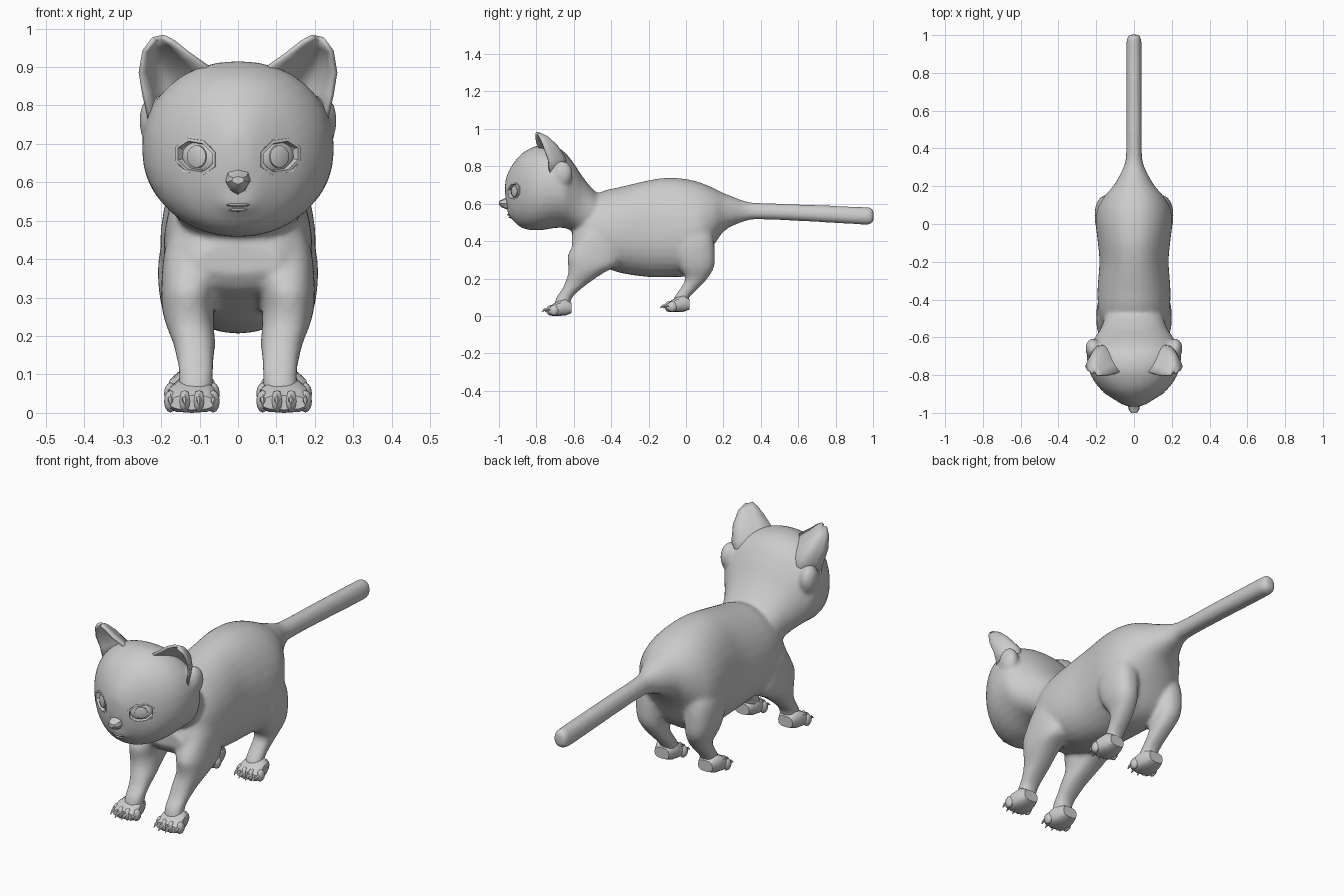
import bpy, bmesh, math
from mathutils import Vector

if "Cube" in bpy.data.objects:
    bpy.data.objects.remove(bpy.data.objects["Cube"])

grey = bpy.data.materials.new("plain grey")
grey.use_nodes = True
grey.diffuse_color = (0.6, 0.6, 0.6, 1)
grey.node_tree.nodes["Principled BSDF"].inputs["Base Color"].default_value = (0.6, 0.6, 0.6, 1)


def finish(name, bm, angle=45):
    """Turn a bmesh into a smooth shaded object."""
    bmesh.ops.recalc_face_normals(bm, faces=bm.faces)
    me = bpy.data.meshes.new(name)
    bm.to_mesh(me)
    bm.free()
    me.materials.append(grey)
    ob = bpy.data.objects.new(name, me)
    bpy.context.collection.objects.link(ob)
    bpy.ops.object.select_all(action='DESELECT')
    ob.select_set(True)
    bpy.context.view_layer.objects.active = ob
    bpy.ops.object.shade_smooth_by_angle(angle=math.radians(angle))
    return ob


def skin(bm, loops):
    """Bridge closed loops of points and cap both ends."""
    rows = [[bm.verts.new(p) for p in loop] for loop in loops]
    n = len(rows[0])
    for a, b in zip(rows, rows[1:]):
        for i in range(n):
            j = (i + 1) % n
            bm.faces.new((a[i], a[j], b[j], b[i]))
    bm.faces.new(rows[0])
    bm.faces.new(rows[-1])


def angles(n):
    return [math.tau * i / n for i in range(n)]


def bend(v, power):
    return math.copysign(abs(v) ** power, v)


def refine(rings, steps=4):
    """Add rings in between, with slopes that follow the neighbouring rings."""
    def slope(i, k):
        lo, hi = max(i - 1, 0), min(i + 1, len(rings) - 1)
        return (rings[hi][k] - rings[lo][k]) / (rings[hi][0] - rings[lo][0])

    out = []
    for i, (a, b) in enumerate(zip(rings, rings[1:])):
        d = b[0] - a[0]
        for s in range(steps):
            t = s / steps
            out.append((a[0] + d * t, *(
                a[k] * (1 + 2 * t) * (1 - t) ** 2 + b[k] * t * t * (3 - 2 * t)
                + d * t * (1 - t) * (slope(i, k) * (1 - t) - slope(i + 1, k) * t)
                for k in range(1, len(a)))))
    return out + [rings[-1]]


def loft_y(bm, rings, n=16, x0=0, dy=0, dz=0, power=1.0, taper=0.0):
    """Rings across y: (y, bottom z, top z, half width)."""
    skin(bm, [[(x0 + w * bend(math.sin(t), power) * (1 - taper * math.cos(t)), y + dy,
                dz + (lo + hi) / 2 + (hi - lo) / 2 * bend(math.cos(t), power))
               for t in angles(n)] for y, lo, hi, w in rings])


def loft_z(bm, rings, side, n=20):
    """Rings across z: (z, centre y, half depth, centre x, half width)."""
    skin(bm, [[(side * (xc + rx * bend(math.cos(t), 0.85)), yc + ry * bend(math.sin(t), 0.85), z)
               for t in angles(n)] for z, yc, ry, xc, rx in rings])


def ellipsoid(bm, centre, radii, u=12, v=8, turn=0):
    made = bmesh.ops.create_uvsphere(bm, u_segments=u, v_segments=v, radius=1)["verts"]
    ca, sa = math.cos(turn), math.sin(turn)
    for vert in made:
        x, y, z = (c * r for c, r in zip(vert.co, radii))
        vert.co = Vector((x * ca - y * sa, x * sa + y * ca, z)) + Vector(centre)


FRONT_LEG = [(.50, -.47, .09, .09, .075), (.42, -.475, .11, .113, .079), (.32, -.492, .142, .128, .072),
             (.27, -.50, .13, .13, .068), (.23, -.535, .095, .125, .063), (.18, -.58, .066, .114, .055),
             (.14, -.615, .049, .111, .049), (.10, -.65, .043, .109, .045), (.05, -.665, .042, .112, .046)]
HIND_LEG = [(.52, .03, .09, .10, .07), (.42, .04, .107, .13, .074), (.34, .043, .112, .134, .074),
            (.26, .055, .095, .131, .064), (.20, .055, .06, .12, .05), (.15, .02, .048, .113, .044),
            (.10, -.022, .041, .11, .042), (.05, -.035, .04, .112, .044)]
PAW = [(-.612, .015, .07, .04), (-.645, .002, .092, .054), (-.685, 0, .08, .064),
       (-.715, 0, .06, .066), (-.735, .008, .045, .058)]

# torso with tail, head, muzzle and legs, fused into one skin
bm = bmesh.new()
loft_y(bm, refine([(-0.61, .36, .44, .11), (-0.58, .32, .50, .145), (-0.52, .295, .62, .172),
                   (-0.45, .265, .665, .188), (-0.35, .23, .69, .192), (-0.2, .208, .725, .182),
                   (-0.1, .207, .739, .19), (0, .213, .732, .201), (0.08, .26, .712, .193),
                   (0.15, .38, .682, .153), (0.2, .45, .657, .11), (0.25, .482, .638, .08),
                   (0.31, .505, .615, .052), (0.36, .516, .606, .042), (0.6, .508, .597, .041),
                   (0.96, .488, .582, .04), (0.99, .492, .579, .036), (1.003, .505, .565, .024)]),
       n=32, taper=0.12, power=0.92)
loft_y(bm, refine([(-0.967, .64, .72, .03), (-0.95, .555, .77, .07), (-0.92, .505, .82, .12),
                   (-0.88, .472, .866, .172), (-0.83, .459, .897, .213), (-0.77, .459, .915, .24),
                   (-0.70, .47, .907, .25), (-0.65, .47, .876, .243), (-0.60, .45, .816, .207),
                   (-0.55, .425, .74, .175), (-0.48, .42, .66, .15), (-0.42, .44, .62, .12)]),
       n=32, power=0.93)
ellipsoid(bm, (0, -.89, .56), (.085, .066, .055), 20, 14)
for side in (1, -1):
    ellipsoid(bm, (side * .218, -.66, .76), (.04, .055, .07), 16, 10)
    loft_z(bm, refine(FRONT_LEG), side)
    loft_z(bm, refine(HIND_LEG), side)
body = finish("body", bm)
fuse = body.modifiers.new("fuse", 'REMESH')
fuse.mode = 'VOXEL'
fuse.voxel_size = 0.01
fuse.use_smooth_shade = True
relax = body.modifiers.new("relax", 'SMOOTH')
relax.factor = 0.5
relax.iterations = 10

# hollows for the eyes
EYE = Vector((.11, -.922, .667))
TURN = math.radians(32)
bm = bmesh.new()
for side in (1, -1):
    ellipsoid(bm, (side * EYE.x, EYE.y + .003, EYE.z), (.06, .03, .042), 16, 10, side * TURN)
sockets = finish("eye_socket_cutter", bm)
sockets.hide_render = True
sockets.hide_viewport = True
carve = body.modifiers.new("eye sockets", 'BOOLEAN')
carve.operation = 'DIFFERENCE'
carve.object = sockets

# nose and lips
bm = bmesh.new()
loft_y(bm, [(-0.93, .56, .665, .036), (-0.965, .572, .632, .031), (-0.985, .58, .622, .027),
            (-1.0, .595, .615, .016)], n=8, taper=-0.25)
finish("nose", bm, 30)
bm = bmesh.new()
for z, y, r in ((.541, -.942, .032), (.528, -.935, .026)):
    ellipsoid(bm, (0, y, z), (r, .014, .006), 10, 6)
finish("lips", bm)

for side, word in ((1, "left"), (-1, "right")):
    # paws with four toes and claws
    for place, dy, dz in (("front", 0, 0), ("hind", .632, .02)):
        bm = bmesh.new()
        loft_y(bm, PAW, 12, side * .12, dy, dz, power=0.7)
        for k, ty in ((-1.5, -.705), (-.5, -.722), (.5, -.722), (1.5, -.705)):
            x = side * .12 + k * .037
            ellipsoid(bm, (x, ty + dy, .03 + dz), (.017, .026, .029), 8, 6)
            skin(bm, [[(x + r * math.cos(t), y + dy, z + dz + r * math.sin(t)) for t in angles(5)]
                      for y, z, r in ((ty - .015, .036, .009), (ty - .035, .033, .007), (ty - .05, .022, .002))])
        finish(f"{place}_paw_{word}", bm)

    # cupped ear: rows of arcs from inner edge to outer edge, bulging backwards
    bm = bmesh.new()
    rows = []
    for inner, outer, depth, drop in (((.04, -.75, .83), (.23, -.73, .765), .10, -.4),
                                      ((.08, -.785, .90), (.244, -.735, .83), .11, -.15),
                                      ((.13, -.80, .935), (.253, -.755, .885), .085, 0),
                                      ((.168, -.803, .965), (.244, -.775, .94), .05, 0),
                                      ((.195, -.803, .979), (.22, -.793, .972), .015, 0)):
        a, b = Vector(inner), Vector(outer)
        row = []
        for i in range(9):
            s = i / 8
            p = a.lerp(b, s) + Vector((.1, 1, drop)) * depth * math.sin(math.pi * s)
            row.append(bm.verts.new((side * p.x, p.y, p.z)))
        rows.append(row)
    for a, b in zip(rows, rows[1:]):
        for i in range(8):
            bm.faces.new((a[i], a[i + 1], b[i + 1], b[i]))
    ear = finish(f"ear_{word}", bm)
    shell = ear.modifiers.new("thickness", 'SOLIDIFY')
    shell.thickness = 0.012
    shell.offset = 0

    # eye: faceted lid rim, eyeball and iris
    turn = side * TURN
    ca, sa = math.cos(turn), math.sin(turn)

    def place_eye(x, y, z):
        return Vector((side * EYE.x + x * ca - y * sa, EYE.y + x * sa + y * ca, EYE.z + z))

    bm = bmesh.new()
    lid = []
    for t in angles(8):
        c, s = math.cos(t + math.pi / 8), math.sin(t + math.pi / 8)
        slant = .008 * side * c
        lid.append([bm.verts.new(place_eye(c * rx, y, s * rz + slant)) for rx, rz, y in
                    ((.07, .052, .02), (.066, .048, -.002), (.057, .04, -.003), (.052, .035, .02))])
    for i in range(8):
        a, b = lid[i], lid[(i + 1) % 8]
        for j in range(4):
            bm.faces.new((a[j], b[j], b[(j + 1) % 4], a[(j + 1) % 4]))
    finish(f"eyelid_{word}", bm, 25)
    bm = bmesh.new()
    ellipsoid(bm, place_eye(0, .026, 0), (.06, .022, .045), 16, 10, turn)
    finish(f"eyeball_{word}", bm)
    bm = bmesh.new()
    skin(bm, [[place_eye(r * math.cos(t), y, r * math.sin(t)) for t in angles(14)]
              for r, y in ((.03, .014), (.029, .003), (.022, 0))])
    finish(f"iris_{word}", bm, 30)
